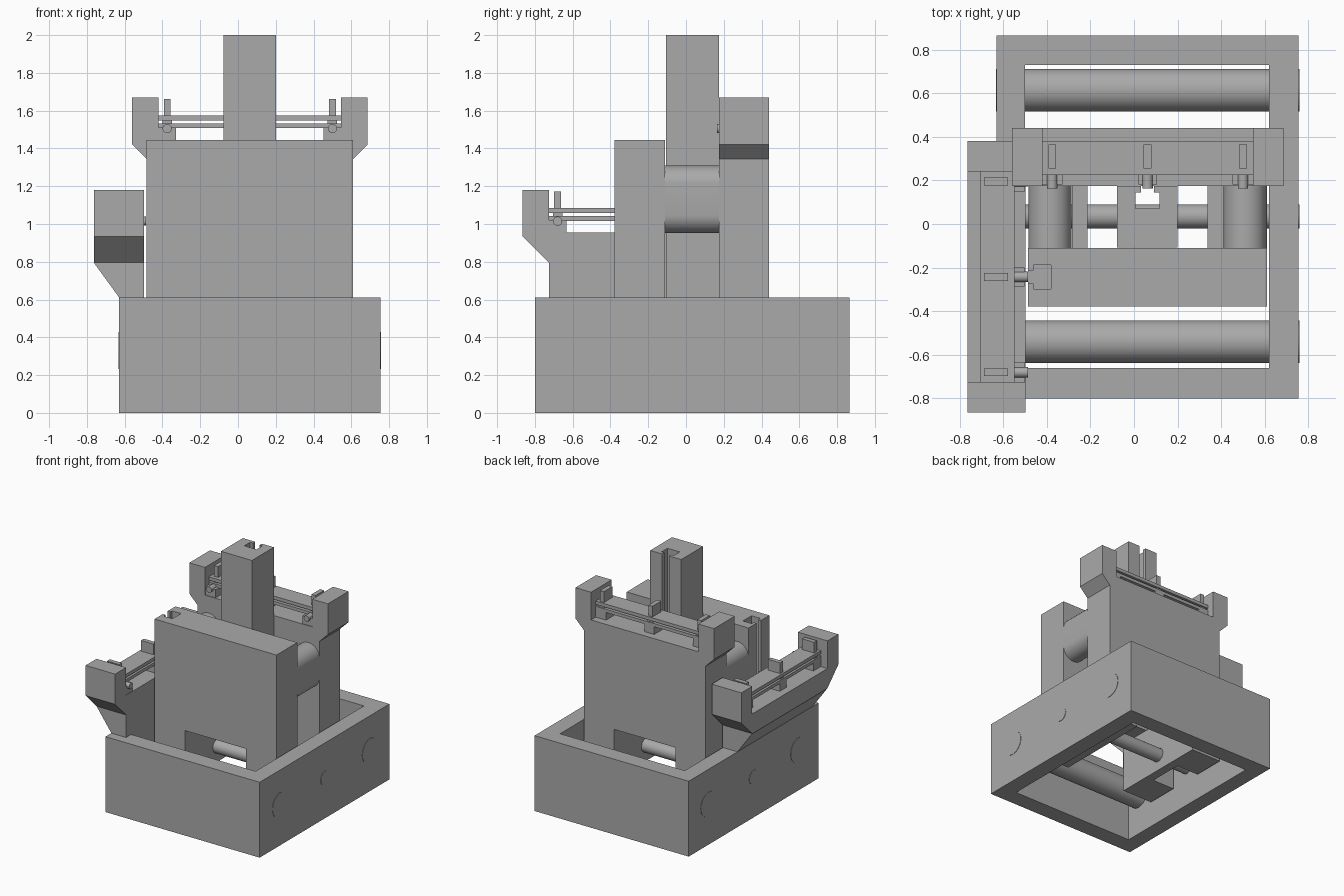
import bpy, bmesh, math

if "Cube" in bpy.data.objects:
    bpy.data.objects.remove(bpy.data.objects["Cube"])

grey = bpy.data.materials.new("machine grey")
grey.diffuse_color = (0.4, 0.4, 0.4, 1)
grey.use_nodes = True
grey.node_tree.nodes["Principled BSDF"].inputs["Base Color"].default_value = grey.diffuse_color


def prism(name, pts, axis, a, b, smooth=False):
    """Extrude a 2D profile along an axis. x: (y,z)  y: (x,z)  z: (x,y)"""
    def place(p, h):
        return {'x': (h, p[0], p[1]), 'y': (p[0], h, p[1]), 'z': (p[0], p[1], h)}[axis]
    bm = bmesh.new()
    lo = [bm.verts.new(place(p, a)) for p in pts]
    hi = [bm.verts.new(place(p, b)) for p in pts]
    n = len(pts)
    bm.faces.new(lo)
    bm.faces.new(hi)
    for i in range(n):
        j = (i + 1) % n
        bm.faces.new((lo[i], lo[j], hi[j], hi[i]))
    bmesh.ops.recalc_face_normals(bm, faces=bm.faces)
    me = bpy.data.meshes.new(name)
    bm.to_mesh(me)
    bm.free()
    me.materials.append(grey)
    ob = bpy.data.objects.new(name, me)
    bpy.context.collection.objects.link(ob)
    if smooth:
        bpy.ops.object.select_all(action='DESELECT')
        ob.select_set(True)
        bpy.context.view_layer.objects.active = ob
        bpy.ops.object.shade_smooth_by_angle(angle=math.radians(30))
    return ob


def box(name, x0, x1, y0, y1, z0, z1):
    return prism(name, [(x0, y0), (x1, y0), (x1, y1), (x0, y1)], 'z', z0, z1)


def rod(name, axis, u, z, r, a, b, stretch=0.0, n=48):
    """Round bar; stretch makes its section a tall stadium."""
    pts = []
    for i in range(n):
        t = 2 * math.pi * (i + 0.5) / n
        s = stretch if math.sin(t) > 0 else -stretch
        pts.append((u + r * math.cos(t), z + s + r * math.sin(t)))
    return prism(name, pts, axis, a, b, True)


# Base frame: two end walls and two side walls
X0, X1, Y0, Y1 = -0.63, 0.755, -0.80, 0.865
IX0, IX1, IY0, IY1 = -0.50, 0.62, -0.66, 0.73
H = 0.612
box("frame_front", X0, X1, Y0, IY0, 0, H)
box("frame_back", X0, X1, IY1, Y1, 0, H)
box("frame_left", X0, IX0, IY0, IY1, 0, H)
box("frame_right", IX1, X1, IY0, IY1, 0, H)

# Cross rods inside the frame
for nm, y, r in (("front_rod", -0.54, 0.098), ("back_rod", 0.613, 0.098), ("middle_rod", 0.035, 0.055)):
    rod(nm, 'x', y, 0.33, r, X0 - 0.003, X1 + 0.003)

# Legs, notched on the outside between the two walls
WX0, WX1, C = -0.485, 0.61, 0.0625
for nm, s in (("left_leg", -1), ("right_leg", 1)):
    o, n, i = C + s * 0.5475, C + s * 0.3475, C + s * 0.275
    prism(nm, [(o, -0.378), (i, -0.378), (i, 0.44), (o, 0.44), (o, 0.175),
               (n, 0.175), (n, -0.11), (o, -0.11)], 'z', 0.2, H)

# Rounded spacer bars joining front and back walls
for nm, s in (("left_spacer", -1), ("right_spacer", 1)):
    rod(nm, 'y', C + s * 0.4475, 1.13, 0.099, -0.115, 0.18, stretch=0.08)

# Front wall with a T-slot in its left face
sy = -0.2425
prism("front_wall", [(WX0, -0.378), (WX1, -0.378), (WX1, -0.11), (WX0, -0.11),
                     (WX0, sy + 0.03), (-0.46, sy + 0.03), (-0.46, sy + 0.055), (-0.38, sy + 0.055),
                     (-0.38, sy - 0.055), (-0.46, sy - 0.055), (-0.46, sy - 0.03), (WX0, sy - 0.03)],
      'z', H, 1.445)

# Sliding tower with a T-slot in its back face
prism("tower", [(-0.078, -0.107), (0.2, -0.107), (0.2, 0.174), (C + 0.03, 0.174),
                (C + 0.03, 0.145), (C + 0.055, 0.145), (C + 0.055, 0.07), (C - 0.055, 0.07),
                (C - 0.055, 0.145), (C - 0.03, 0.145), (C - 0.03, 0.174), (-0.078, 0.174)],
      'z', 0.6, 2.0)


def cradle(name, axis, c, inner, sign, floor, neck, z_neck, z_flare, z_bottom):
    """Body with two raised end posts holding rails, blocks and fingers."""
    hi, ho, top = 0.4825, 0.6225, floor + 0.225
    half = [(neck, z_bottom), (neck, z_neck), (ho, z_flare), (ho, top), (hi, top), (hi, floor)]
    pts = [(c + u, z) for u, z in half] + [(c - u, z) for u, z in reversed(half)]
    prism(name + "_body", pts, axis, inner, inner + sign * 0.265)

    def part(nm, u0, u1, v0, v1, z0, z1):
        a, b = c + u0, c + u1
        prism(name + nm, [(a, floor + z0), (b, floor + z0), (b, floor + z1), (a, floor + z1)],
              axis, inner + sign * v0, inner + sign * v1)

    part("_lower_rail", -hi, hi, 0.05, 0.205, 0.062, 0.088)
    part("_upper_rail", -hi, hi, 0.05, 0.205, 0.103, 0.13)
    # Blocks, fingers and pins at both ends and the middle
    for u, a, b in ((-0.4375, -hi, -0.39), (0, -0.043, 0.043), (0.4375, 0.39, hi)):
        part("_block", a, b, 0.005, 0.205, 0, 0.066)
        part("_finger_foot", u - 0.025, u + 0.025, 0.07, 0.195, 0.06, 0.105)
        part("_finger", u - 0.018, u + 0.018, 0.08, 0.19, 0.1, 0.217)
        rod(name + "_pin", axis, c + u, floor + 0.06, 0.024,
            inner - sign * 0.012, inner + sign * 0.06, n=24)


# Back wall carries the upper cradle; the left shelf carries the lower one
cradle("back_wall", 'y', C, 0.175, 1, 1.445, 0.5475, 1.345, 1.42, H)
cradle("left_shelf", 'x', sy, -0.498, -1, 0.955, 0.4825, 0.795, 0.935, 0.794)

# Tapered bracket under the left shelf
prism("shelf_bracket", [(-0.63, H), (-0.498, H), (-0.498, 0.795), (-0.763, 0.795)],
      'y', sy - 0.4825, sy + 0.4825)
